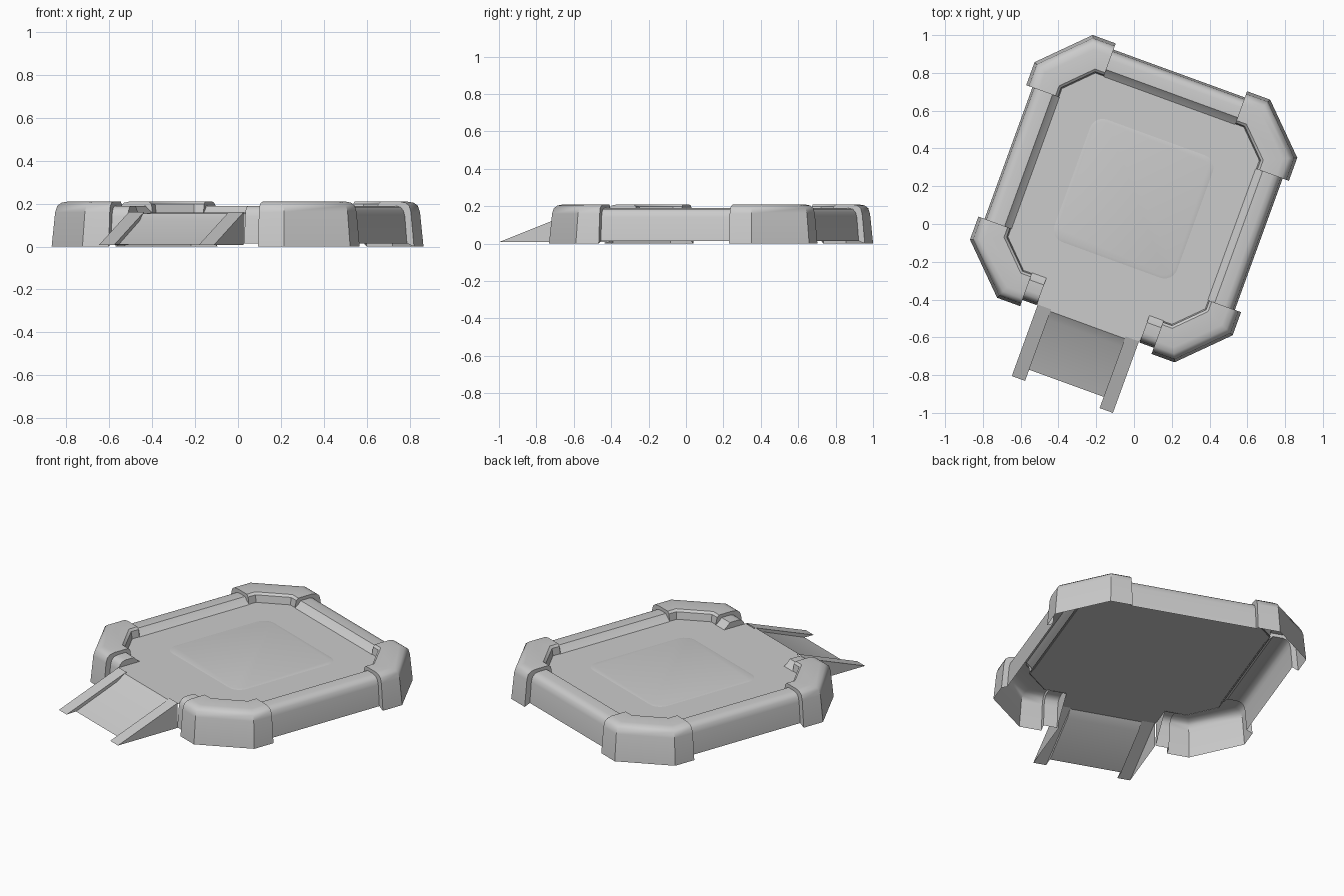
import bpy, bmesh, math
from mathutils import Vector

if "Cube" in bpy.data.objects:
    bpy.data.objects.remove(bpy.data.objects["Cube"])

FLOOR = 0.155
# cross-sections: (distance from centre, height), outer foot -> crest -> floor
CORNER = [(.74, 0), (.725, .16), (.716, .19), (.698, .204), (.668, .21),
          (.575, .21), (.562, .198), (.555, .15)]
WALL = [(.705, .015), (.695, .14), (.687, .168), (.672, .184), (.648, .19),
        (.592, .19), (.575, .172), (.55, .153)]
END = 0.37      # where corners meet walls
GAP = 0.29      # half width of the entrance


def make(name, faces):
    """Build an object from polygons and place it in the turned platform frame."""
    bm = bmesh.new()
    for f in faces:
        bm.faces.new([bm.verts.new(p) for p in f])
    bmesh.ops.remove_doubles(bm, verts=bm.verts, dist=1e-5)
    me = bpy.data.meshes.new(name)
    bm.to_mesh(me)
    bm.free()
    me.shade_smooth()
    me.set_sharp_from_angle(angle=math.radians(37))
    ob = bpy.data.objects.new(name, me)
    bpy.context.collection.objects.link(ob)
    ob.rotation_euler.z = math.radians(-20)
    ob.location = (-.002, .134, 0)
    return ob


def turn(p, k):
    x, y, z = p
    for _ in range(k % 4):
        x, y = -y, x
    return Vector((x, y, z))


def section(profile, t, k):
    """Profile at offset t along side k; t may depend on the distance d."""
    return [turn((d, t(d) if callable(t) else t, z), k) for d, z in profile]


def sweep(sections):
    return [[a[j], b[j], b[j + 1], a[j + 1]]
            for a, b in zip(sections, sections[1:]) for j in range(len(a) - 1)]


def chamfer(d):
    return .42 + (d - .56) * .444


# raised corner blocks
for k in range(4):
    make(f"corner_block_{k + 1}", sweep([
        section(WALL, END, k), section(CORNER, END, k),
        section(CORNER, chamfer, k),
        section(CORNER, lambda d: -chamfer(d), k + 1),
        section(CORNER, -END, k + 1), section(WALL, -END, k + 1)]))

# full walls on three sides
for k, side in enumerate(("right", "back", "left")):
    make(f"wall_{side}", sweep([section(WALL, -END, k), section(WALL, END, k)]))

# short wall stubs beside the entrance
a, b = section(WALL, -END, 3), section(WALL, -GAP, 3)
make("entrance_stub_left", sweep([a, b]) + [b[::-1]])
a, b = section(WALL, GAP, 3), section(WALL, END, 3)
make("entrance_stub_right", sweep([a, b]) + [a])

# floor sheet with entrance tongue
half = [(GAP, -.70), (GAP, -.56), (.42, -.56), (.56, -.42), (.56, .42), (.42, .56)]
outline = half + [(-x, y) for x, y in reversed(half)]
make("floor", [[(x, y, FLOOR) for x, y in outline]])


# faint rounded pad in the middle of the floor
def rounded(h, r, z, n=6):
    pts = []
    for q in range(4):
        for i in range(n + 1):
            t = math.pi / 2 * i / n
            pts.append(turn((h - r + r * math.cos(t), h - r + r * math.sin(t), z), q))
    return pts


low, top = rounded(.345, .07, FLOOR), rounded(.33, .06, FLOOR + .003)
n = len(low)
make("floor_pad", [top] + [[low[i], low[(i + 1) % n], top[(i + 1) % n], top[i]]
                           for i in range(n)])

# ramp: sunken panel between two sloping rails
path = [(-.70, FLOOR), (-.712, FLOOR), (-.757, .12), (-1.04, .01)]
IN, OUT = .21, .285
faces = [[(-IN, y0, z0), (-IN, y1, z1), (IN, y1, z1), (IN, y0, z0)]
         for (y0, z0), (y1, z1) in zip(path, path[1:])]
make("ramp_panel", faces)
for s, side in ((-1, "left"), (1, "right")):
    rail = [[(s * IN, -.70, .16), (s * IN, -1.103, .008), (s * OUT, -1.103, .008), (s * OUT, -.70, .16)],
            [(s * OUT, -.70, .16), (s * OUT, -1.103, .008), (s * OUT, -.70, .008)],
            [(s * IN, -1.103, .008), (s * IN, -.70, .16)] + [(s * IN, y, z) for y, z in path]]
    make(f"ramp_rail_{side}", rail if s > 0 else [f[::-1] for f in rail])
